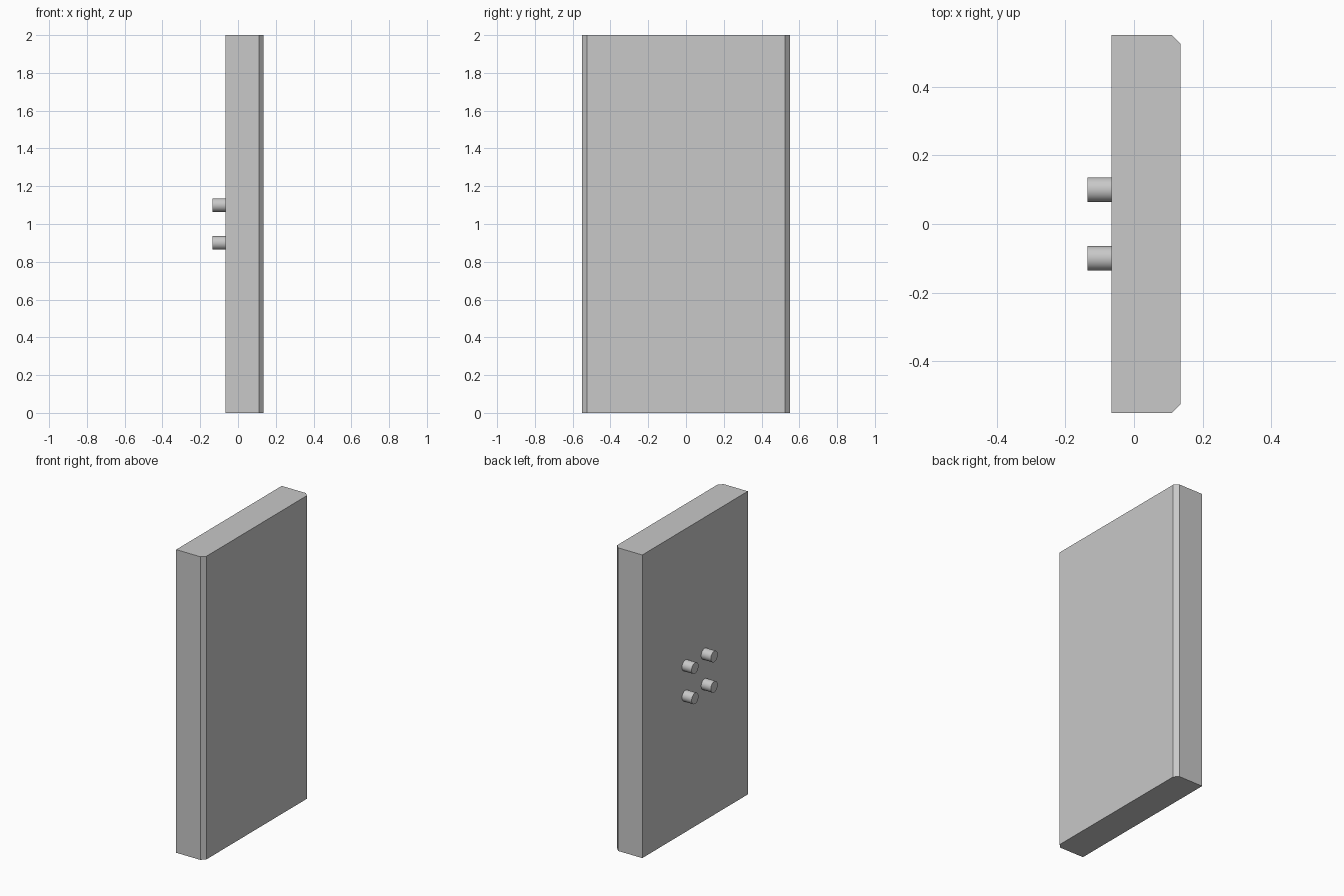
import bpy
import bmesh
from math import pi, radians

cube = bpy.data.objects.get("Cube")
if cube:
    bpy.data.objects.remove(cube, do_unlink=True)

# Plain grey finish shared by the panel and its pegs
grey = bpy.data.materials.new("light_grey")
grey.use_nodes = True
grey.diffuse_color = (0.58, 0.58, 0.58, 1)
grey.node_tree.nodes["Principled BSDF"].inputs["Base Color"].default_value = grey.diffuse_color

BACK, FACE = -0.066, 0.136      # panel faces in x
HALF_WIDTH, HEIGHT = 0.55, 2.0
CHAMFER = 0.026
PEG_RADIUS, PEG_LENGTH = 0.036, 0.07


def add_panel():
    """Extrude the plan outline, with both outer vertical edges chamfered."""
    half = [(BACK, -HALF_WIDTH), (FACE - CHAMFER, -HALF_WIDTH), (FACE, CHAMFER - HALF_WIDTH)]
    outline = half + [(x, -y) for x, y in reversed(half)]
    bm = bmesh.new()
    base = bm.faces.new([bm.verts.new((x, y, 0)) for x, y in outline])
    top = bmesh.ops.extrude_face_region(bm, geom=[base], use_keep_orig=True)["geom"]
    verts = [v for v in top if isinstance(v, bmesh.types.BMVert)]
    bmesh.ops.translate(bm, verts=verts, vec=(0, 0, HEIGHT))
    bmesh.ops.recalc_face_normals(bm, faces=bm.faces)
    mesh = bpy.data.meshes.new("door_panel")
    bm.to_mesh(mesh)
    bm.free()
    mesh.materials.append(grey)
    panel = bpy.data.objects.new("door_panel", mesh)
    bpy.context.collection.objects.link(panel)


def add_peg(name, y, z):
    """Round peg standing out from the back face."""
    bpy.ops.mesh.primitive_cylinder_add(
        vertices=48, radius=PEG_RADIUS, depth=PEG_LENGTH,
        location=(BACK - PEG_LENGTH / 2, y, z), rotation=(0, pi / 2, 0))
    peg = bpy.context.object
    peg.name = name
    peg.data.materials.append(grey)
    bpy.ops.object.shade_smooth_by_angle(angle=radians(30))


add_panel()

# Square group of four pegs around the panel centre
for level, z in (("lower", 0.9), ("upper", 1.1)):
    for side, y in (("front", -0.1), ("back", 0.1)):
        add_peg(f"{level}_{side}_peg", y, z)
